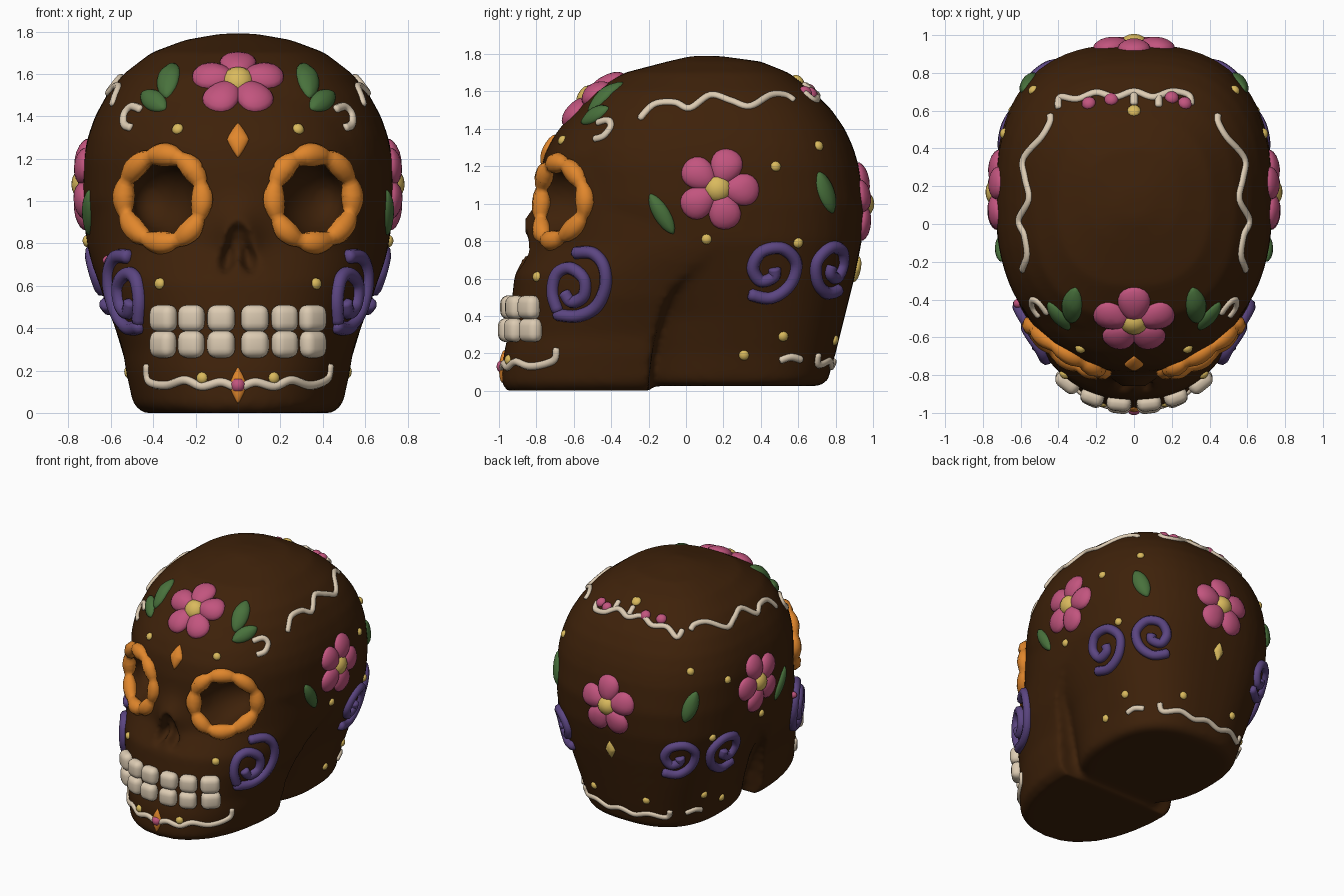
import bpy, bmesh, math
from mathutils import Vector, Matrix
from mathutils.bvhtree import BVHTree

if "Cube" in bpy.data.objects:
    bpy.data.objects.remove(bpy.data.objects["Cube"])

def mat(name, r, g, b):
    m = bpy.data.materials.new(name)
    m.diffuse_color = (r, g, b, 1)
    m.use_nodes = True
    m.node_tree.nodes["Principled BSDF"].inputs["Base Color"].default_value = m.diffuse_color
    return m

BROWN = mat("chocolate brown", .048, .0155, .003)
PINK = mat("pink icing", .54, .09, .21)
ORANGE = mat("orange icing", .75, .24, .025)
YELLOW = mat("yellow icing", .70, .49, .11)
GREEN = mat("green icing", .065, .165, .045)
PURPLE = mat("purple icing", .105, .06, .22)
WHITE = mat("white icing", .72, .60, .45)

def from_bm(name, bm, m, mirror=False):
    me = bpy.data.meshes.new(name)
    for f in bm.faces:
        f.smooth = True
    if mirror:  # copy to the other side of x = 0
        copy = bmesh.ops.duplicate(bm, geom=bm.verts[:] + bm.edges[:] + bm.faces[:])['geom']
        for e in copy:
            if isinstance(e, bmesh.types.BMVert):
                e.co.x = -e.co.x
        bmesh.ops.reverse_faces(bm, faces=[e for e in copy if isinstance(e, bmesh.types.BMFace)])
    bm.to_mesh(me)
    bm.free()
    me.materials.append(m)
    ob = bpy.data.objects.new(name, me)
    bpy.context.collection.objects.link(ob)
    return ob

# ---- skull: two lofts (braincase with neck, face with jaw) fused by remesh
def se(c, e=2.3):
    return math.copysign(abs(c) ** (2 / e), c)

def loft(bm, rings):
    vs = [[bm.verts.new(p) for p in r] for r in rings]
    n = len(vs[0])
    for a, b in zip(vs, vs[1:]):
        for i in range(n):
            bm.faces.new((a[i], a[(i + 1) % n], b[(i + 1) % n], b[i]))
    bm.faces.new(vs[0][::-1])
    bm.faces.new(vs[-1])

# z, front y, back y, half width
CRANIUM = [(.025, -.25, .72, .46), (.06, -.27, .76, .49), (.2, -.28, .80, .52), (.4, -.3, .85, .58),
           (.6, -.42, .90, .65), (.8, -.6, .94, .715), (1, -.7, .955, .735), (1.2, -.7, .925, .73),
           (1.3, -.68, .895, .71), (1.4, -.63, .85, .675), (1.5, -.58, .78, .62), (1.6, -.50, .68, .54),
           (1.7, -.33, .55, .41), (1.76, -.1, .40, .25), (1.79, .03, .18, .08)]
FACE = [(0, -.96, -.2, .45), (.04, -.985, -.2, .495), (.2, -.975, -.18, .53), (.3, -.95, -.16, .545),
        (.4, -.94, -.13, .58), (.5, -.93, -.1, .62), (.62, -.915, 0, .66), (.7, -.86, .1, .69),
        (.78, -.805, .15, .71), (.92, -.79, .15, .715), (1.02, -.785, .12, .71), (1.15, -.78, .1, .70),
        (1.27, -.755, .1, .685), (1.37, -.70, .1, .65), (1.46, -.63, .1, .6), (1.56, -.53, .1, .5)]
N = 48
bm = bmesh.new()
loft(bm, [[(w * se(math.cos(t), 2.6), (f + b) / 2 + (b - f) / 2 * se(math.sin(t), 2.6 if t < math.pi else 2.3), z)
           for t in [2 * math.pi * i / N for i in range(N)]] for z, f, b, w in CRANIUM])
loft(bm, [[(-w * se(math.cos(t)), b - (b - f) * se(math.sin(t)), z)
           for t in [math.pi * i / N for i in range(N + 1)]] for z, f, b, w in FACE])
skull = from_bm("skull", bm, BROWN)

def remesh():
    r = skull.modifiers.new("fuse", 'REMESH')
    r.mode, r.voxel_size = 'VOXEL', .02
    bpy.context.view_layer.objects.active = skull
    bpy.ops.object.modifier_apply(modifier=r.name)

remesh()
# raise the nose bridge, then push in the eye sockets and nose cavity: x, z, radii, tilt, depth
HOLES = [(.345, 1.01, .158, .172, 0, .26), (.042, .74, .034, .09, -.25, .12), (.022, .82, .03, .08, -.15, .10)]
for v in skull.data.vertices:
    if v.co.y < -.3:
        push = 0
        for x, z, a, b, tilt, depth in HOLES:
            dx, dz = abs(v.co.x) - x, v.co.z - z
            c, s = math.cos(tilt), math.sin(tilt)
            q = ((dx * c - dz * s) / a) ** 2 + ((dx * s + dz * c) / b) ** 2
            if q < 1:
                push = max(push, depth * math.sqrt(1 - q))
        nose = .10 * math.exp(-(v.co.x / .10) ** 2 - ((v.co.z - .85) / .12) ** 2) if v.co.y < -.6 else 0
        v.co.y += push - nose
remesh()
bm = bmesh.new()
bm.from_mesh(skull.data)
for _ in range(4):
    bmesh.ops.smooth_vert(bm, verts=bm.verts[:], factor=.5, use_axis_x=True, use_axis_y=True, use_axis_z=True)
for f in bm.faces:
    f.smooth, f.material_index = True, 0
bm.normal_update()
bm.to_mesh(skull.data)
bvh = BVHTree.FromBMesh(bm)
bm.free()
skull.data.materials.clear()
skull.data.materials.append(BROWN)

# ---- helpers that lay icing on the skull
RAY = {'front': lambda a, b: ((a, -3, b), (0, 1, 0)), 'side': lambda a, b: ((3, a, b), (-1, 0, 0)),
       'back': lambda a, b: ((a, 3, b), (0, -1, 0)), 'top': lambda a, b: ((a, b, 3), (0, 0, -1))}

def cast(view, a, b):
    o, d = map(Vector, RAY[view](a, b))
    hit = bvh.ray_cast(o, d)
    return (hit if hit[0] is not None else bvh.find_nearest(o + d * 2.3))[:2]

def frame(view, a, b):
    p, n = cast(view, a, b)
    for da, db in ((.04, 0), (-.04, 0), (0, .04), (0, -.04)):
        n = n + cast(view, a + da, b + db)[1]
    n.normalize()
    U = Vector((0, 0, 1)).cross(n).normalized()
    return p, U, n.cross(U), n

def on(fr, u, v):
    p, U, V, n = fr
    q = p + U * u + V * v
    hit = bvh.ray_cast(q + n * .2, -n, .45)
    return (hit if hit[0] is not None else bvh.find_nearest(q))[:2]

def puff(bm, fr, outline, h):
    k = len(outline)
    cu, cv = sum(o[0] for o in outline) / k, sum(o[1] for o in outline) / k
    rings = [[bm.verts.new(on(fr, cu + (u - cu) * s, cv + (v - cv) * s)[0] + fr[3] * (h * math.sqrt(1 - s * s) - .012 * (s == 1)))
              for u, v in outline] for s in (1, .98, .88, .65, .35)]
    tip = bm.verts.new(on(fr, cu, cv)[0] + fr[3] * h)
    for a, b in zip(rings, rings[1:]):
        for i in range(k):
            bm.faces.new((a[i], a[(i + 1) % k], b[(i + 1) % k], b[i]))
    for i in range(k):
        bm.faces.new((rings[-1][i], rings[-1][(i + 1) % k], tip))

def shape(fx, deg=0, k=20):
    c, s = math.cos(math.radians(deg)), math.sin(math.radians(deg))
    pts = [fx(math.cos(2 * math.pi * i / k), math.sin(2 * math.pi * i / k)) for i in range(k)]
    return [(x * c - y * s, x * s + y * c) for x, y in pts]

def puffs(name, m, items, h, mirror=False):
    bm = bmesh.new()
    for fr, outline in items:
        puff(bm, fr, outline, h)
    return from_bm(name, bm, m, mirror)

def dot(r):
    return shape(lambda c, s: (r * c, r * s), 0, 12)

def diamond(w, h):
    return shape(lambda c, s: (w * c * abs(c) ** .7, h * s * abs(s) ** .7), 0, 16)

def leaf(l, w, deg):
    return shape(lambda c, s: (l / 2 * c, w / 2 * s * abs(s) ** .3), deg)

def flower(name, fr, start, mirror=False):
    petal = lambda c, s: (.125 + .098 * c, (.085 + .015 * c) * s)
    puffs(name + "_petals", PINK, [(fr, shape(petal, start + 72 * i)) for i in range(5)], .045, mirror)
    puffs(name + "_centre", YELLOW, [(fr, dot(.074))], .055, mirror)

def spline(pts, sub=6):
    P = [Vector(p) for p in [pts[0]] + list(pts) + [pts[-1]]]
    out = []
    for a, b, c, d in zip(P, P[1:], P[2:], P[3:]):
        for i in range(sub):
            t = i / sub
            out.append(.5 * (2 * b + (c - a) * t + (2 * a - 5 * b + 4 * c - d) * t * t + (3 * b - a - 3 * c + d) * t ** 3))
    return out + [P[-1]]

def tubes(name, m, paths, r, mirror=False, cyclic=False, wob=None, flat=1):
    bm = bmesh.new()
    for hits in paths:
        k, rings = len(hits), []
        for i, (p, n) in enumerate(hits):
            a, b = (hits[i - 1], hits[(i + 1) % k]) if cyclic else (hits[max(i - 1, 0)], hits[min(i + 1, k - 1)])
            side = (b[0] - a[0]).cross(n).normalized()
            rad = r * (wob(i) if wob else .6 if i in (0, k - 1) else 1)
            rings.append([bm.verts.new(p + n * r * .15 + (side * math.cos(t) + n * math.sin(t) * flat) * rad)
                          for t in [math.pi * j / 4 for j in range(8)]])
        for a, b in zip(rings, rings[1:] + ([rings[0]] if cyclic else [])):
            for j in range(8):
                bm.faces.new((a[j], b[j], b[(j + 1) % 8], a[(j + 1) % 8]))
        if not cyclic:
            bm.faces.new(rings[0])
            bm.faces.new(rings[-1][::-1])
    bmesh.ops.recalc_face_normals(bm, faces=bm.faces[:])
    return from_bm(name, bm, m, mirror)

def path(view, pts):
    return [cast(view, *p) for p in spline(pts)]

# ---- teeth: rounded blocks in two rows
bm = bmesh.new()
for x, w in ((.078, .132), (.215, .128), (.342, .14)):
    for z in (.446, .324):
        p, U, V, n = frame('front', x, z)
        n = Vector((n.x, n.y, 0)).normalized()
        R = Matrix((U, -n, Vector((0, 0, 1)))).transposed().to_4x4()
        M = Matrix.Translation(p + n * .015) @ R @ Matrix.Diagonal((w, .09, .128, 1))
        vs = bmesh.ops.create_cube(bm, size=1, matrix=M)['verts']
        es = list({e for v in vs for e in v.link_edges})
        bmesh.ops.bevel(bm, geom=es, offset=.042, segments=4, profile=.5, affect='EDGES')
from_bm("teeth", bm, WHITE, True)

# ---- flowers and leaves
flower("forehead_flower", frame('front', 0, 1.57), 90)
flower("side_flower", frame('side', .17, 1.08), 70, True)
flower("back_flower", frame('back', 0, 1.0), 90)
puffs("forehead_leaves", GREEN, [(frame('front', .33, 1.58), leaf(.25, .115, 72)),
                                 (frame('front', .40, 1.475), leaf(.2, .1, 28))], .03, True)
puffs("side_leaves", GREEN, [(frame('side', -.13, .945), leaf(.25, .09, -60)),
                             (frame('side', .75, 1.06), leaf(.24, .11, -68))], .03, True)

# ---- scalloped rings round the eyes
ring = [cast('front', .35 + .185 * math.cos(2 * math.pi * i / 72), 1.01 + .208 * math.sin(2 * math.pi * i / 72)) for i in range(72)]
tubes("eye_ring", ORANGE, [ring], .05, True, True, lambda i: .72 + .4 * abs(math.sin(math.pi * (i + 4) / 9)), .9)

# ---- diamonds and dots
puffs("brow_diamond", ORANGE, [(frame('front', 0, 1.29), diamond(.052, .09))], .025)
chin = frame('front', 0, .13)
puffs("chin_diamond", ORANGE, [(chin, diamond(.042, .088))], .02)
puffs("chin_dot", PINK, [(chin, dot(.036))], .034)
puffs("nape_diamond", YELLOW, [(frame('back', 0, .65), diamond(.04, .07))], .025)
spots = [('front', .285, 1.34), ('front', .37, .61), ('front', .17, .165), ('side', .48, 1.2), ('side', .71, 1.31),
         ('side', .11, .81), ('side', .31, .19), ('side', .52, .29), ('side', .6, .79), ('back', .22, .27)]
puffs("yellow_dots", YELLOW, [(frame(*s), dot(.028)) for s in spots], .02, True)
puffs("crown_dot", YELLOW, [(frame('top', 0, .6), dot(.036))], .022)
puffs("crown_pink_dots", PINK, [(frame('top', x, y), dot(.038)) for x, y in ((-.24, .64), (-.12, .66), (.2, .67), (.27, .64))], .028)
puffs("cheek_dot", PINK, [(frame('front', -.61, .72), dot(.025))], .03)

# ---- purple swirls
tubes("cheek_swirl", PURPLE, [
    path('side', [(-.70, .41), (-.58, .40), (-.48, .45), (-.43, .56), (-.44, .67), (-.5, .735), (-.6, .735)]),
    path('side', [(-.68, .42), (-.71, .52), (-.69, .62), (-.62, .655), (-.545, .6), (-.545, .51), (-.61, .475), (-.65, .53)])],
    .034, True)
CURL = [(-.13, -.12), (-.01, -.14), (.09, -.07), (.12, .05), (.04, .135), (-.07, .12), (-.115, .03), (-.07, -.045), (0, -.02), (0, .03)]
f1, f2 = frame('side', .47, .63), frame('side', .77, .645)
tubes("back_swirls", PURPLE, [[on(f1, u, v) for u, v in spline(CURL)],
                              [on(f2, -u * .9, v * .9) for u, v in spline(CURL)]], .034, True)

# ---- white piped lines
tubes("side_piping", WHITE, [path('side', [(-.25, 1.45), (-.17, 1.53), (-.06, 1.54), (.02, 1.51), (.13, 1.58), (.24, 1.55),
                                           (.34, 1.52), (.45, 1.58), (.53, 1.58), (.58, 1.55)]),
                             path('front', [(.455, 1.43), (.50, 1.445), (.535, 1.41), (.535, 1.36), (.50, 1.345)]),
                             path('side', [(.5, .16), (.56, .18), (.62, .165)])], .02, True, flat=.8)
tubes("crown_piping", WHITE, [path('top', [(-.40, .61), (-.39, .67), (-.30, .66), (-.2, .695), (-.1, .67), (0, .70), (.1, .67),
                                           (.2, .70), (.29, .68), (.30, .63)]),
                              path('top', [(0, .69), (0, .63)]), path('top', [(.13, .68), (.13, .62)])], .02, flat=.8)
tubes("chin_piping", WHITE, [path('front', [(-.43, .23), (-.42, .15), (-.34, .13), (-.25, .155), (-.17, .125), (-.08, .145), (0, .12),
                                            (.08, .145), (.17, .125), (.25, .155), (.34, .13), (.42, .16), (.435, .23)])], .02, flat=.8)
tubes("nape_piping", WHITE, [path('back', [(-.36, .2), (-.33, .14), (-.22, .16), (-.11, .13), (0, .155), (.11, .13), (.22, .16),
                                           (.33, .14), (.36, .2)])], .02, flat=.8)
